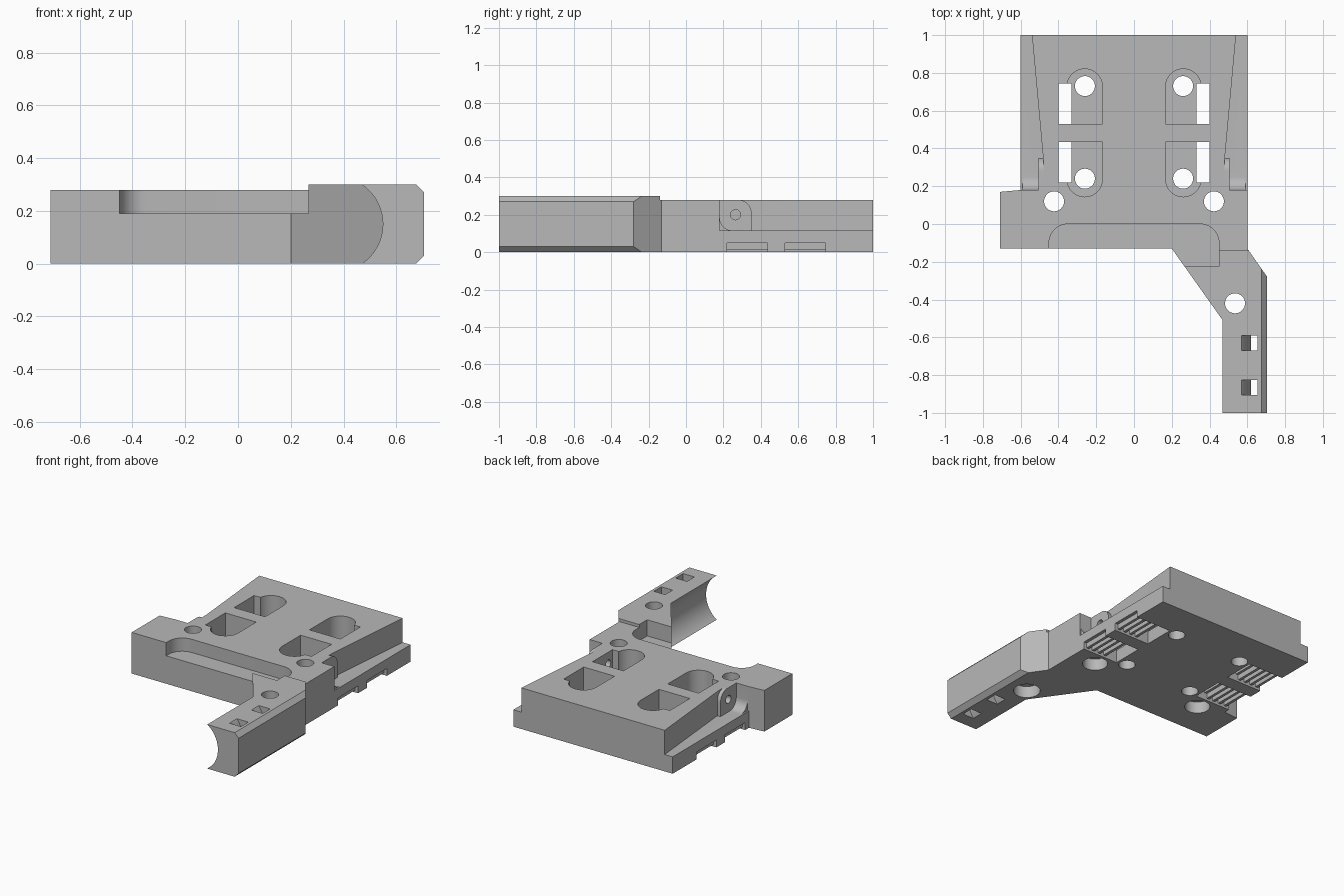
import bpy, bmesh
from math import sin, cos, pi, radians, asin

cube = bpy.data.objects.get("Cube")
if cube:
    bpy.data.objects.remove(cube, do_unlink=True)

grey = bpy.data.materials.new("plain grey")
grey.use_nodes = True
grey.diffuse_color = (0.48, 0.48, 0.48, 1)
grey.node_tree.nodes["Principled BSDF"].inputs["Base Color"].default_value = (0.48, 0.48, 0.48, 1)


def prism(name, pts, lo, hi, axis="z"):
    """Extrude a flat outline along an axis."""
    place = {"z": lambda u, v, w: (u, v, w),
             "y": lambda u, v, w: (u, w, v),
             "x": lambda u, v, w: (w, u, v)}[axis]
    bm = bmesh.new()
    a = [bm.verts.new(place(u, v, lo)) for u, v in pts]
    b = [bm.verts.new(place(u, v, hi)) for u, v in pts]
    n = len(pts)
    bm.faces.new(a)
    bm.faces.new(b)
    for i in range(n):
        bm.faces.new((a[i], a[(i + 1) % n], b[(i + 1) % n], b[i]))
    bmesh.ops.recalc_face_normals(bm, faces=bm.faces)
    me = bpy.data.meshes.new(name)
    bm.to_mesh(me)
    bm.free()
    me.materials.append(grey)
    ob = bpy.data.objects.new(name, me)
    bpy.context.collection.objects.link(ob)
    return ob


def arc(cx, cy, r, start, end, n=16):
    """Points on an arc, angles in degrees."""
    steps = [radians(start + (end - start) * i / n) for i in range(n + 1)]
    return [(cx + r * cos(t), cy + r * sin(t)) for t in steps]


def rect(x0, x1, y0, y1):
    return [(x0, y0), (x1, y0), (x1, y1), (x0, y1)]


def flip(pts, s):
    return [(x * s, y) for x, y in pts]


def combine(target, other, operation):
    mod = target.modifiers.new("combine", "BOOLEAN")
    mod.operation = operation
    mod.solver = "EXACT"
    mod.object = other
    bpy.context.view_layer.objects.active = target
    bpy.ops.object.modifier_apply(modifier=mod.name)
    bpy.data.objects.remove(other, do_unlink=True)


def add(target, *args):
    combine(target, prism("piece", *args), "UNION")


def cut(target, *args):
    combine(target, prism("cutter", *args), "DIFFERENCE")


def hole(target, x, y, r, lo=-0.1, hi=0.5, axis="z"):
    cut(target, arc(x, y, r, 0, 348.75, 31), lo, hi, axis)


# Forward arm: chamfered outer edge and hollow round inner side
half = asin(0.15 / 0.18) * 180 / pi
hollow = arc(0.368, 0.15, 0.181, -half, half, 24)
hollow[0], hollow[-1] = (0.468, 0), (0.468, 0.3)
section = [(0.675, 0.3), (0.705, 0.27), (0.705, 0.03), (0.675, 0)] + hollow
arm = prism("arm", section, -1, -0.05, "y")

# Slanted web between arm and plate
add(arm, [(0.2, -0.13), (0.6, -0.693), (0.67, -0.693), (0.67, -0.05), (0.2, -0.05)], 0, 0.3)
cut(arm, [(0.6, -0.13), (0.715, -0.294), (0.9, -0.294), (0.9, 0), (0.6, 0)], -0.1, 0.5)
cut(arm, rect(0, 1, -0.14, 0.1), 0.28, 0.5)

# Main plate with tapered upper block and side wing
right_side = [(0.6, 0.18), (0.48, 0.18), (0.48, 0.34), (0.54, 1)]
outline = ([(-0.71, -0.13), (0.6, -0.13)] + right_side
           + flip(right_side[::-1], -1) + [(-0.71, 0.17)])
body = prism("mount_plate", outline, 0, 0.28)
add(body, rect(-0.6, 0.6, -0.12, 1), 0, 0.115)
combine(body, arm, "UNION")

# Rounded side ears and corner fillets
for s in (1, -1):
    ear = [(0.17, 0.1), (0.35, 0.1)] + arc(0.28, 0.21, 0.07, 0, 90, 10) + [(0.17, 0.28)]
    lo, hi = sorted((0.45 * s, 0.505 * s))
    add(body, ear, lo, hi, "x")
    fillet = [(0.16, 0.1), (0.25, 0.1)] + arc(0.25, 0.185, 0.07, 270, 180, 10) + [(0.16, 0.185)]
    lo, hi = sorted((0.45 * s, 0.59 * s))
    add(body, fillet, lo, hi, "x")

# Shallow front recess
recess = ([(-0.45, -0.225), (-0.45, -0.12)] + arc(-0.35, -0.1, 0.1, 180, 90, 10)
          + arc(0.35, -0.1, 0.1, 90, 0, 10) + [(0.45, -0.225)])
cut(body, recess, 0.19, 0.5)

for s in (1, -1):
    # Rounded pockets, open windows and belt clamps
    near = [(0.355, 0.435), (0.167, 0.435)] + arc(0.261, 0.238, 0.094, 180, 360)
    far = [(0.167, 0.53), (0.355, 0.53)] + arc(0.261, 0.727, 0.094, 0, 180)
    for pocket, y0, y1 in ((near, 0.22, 0.435), (far, 0.53, 0.745)):
        cut(body, flip(pocket, s), 0.09, 0.5)
        cut(body, flip(rect(0.33, 0.4, y0, y1), s), -0.1, 0.5)
        cut(body, flip(rect(0.39, 0.7, y0, y1), s), -0.1, 0.015)
        for k in range(5):
            x = 0.39 + 0.047 * k
            cut(body, flip(rect(x, x + 0.028, y0, y1), s), -0.05, 0.05)

    # Screw holes, bottom counterbores and cross screw through the ear
    for y in (0.24, 0.73):
        hole(body, 0.26 * s, y, 0.053)
    hole(body, 0.423 * s, 0.12, 0.053)
    hole(body, 0.423 * s, 0.12, 0.08, -0.1, 0.08)
    lo, hi = sorted((0.3 * s, 0.7 * s))
    hole(body, 0.265, 0.2, 0.027, lo, hi, "x")

# Arm screw hole and curved tie slots
hole(body, 0.535, -0.42, 0.053)
hole(body, 0.535, -0.42, 0.085, -0.1, 0.08)
slot = [(0.655, -0.1), (0.655, 0.4), (0.57, 0.4)] + arc(0.37, 0.15, 0.25, 40, -40, 20) + [(0.57, -0.1)]
for y in (-0.63, -0.865):
    cut(body, slot, y - 0.04, y + 0.04, "y")

bpy.ops.object.select_all(action="DESELECT")
body.select_set(True)
bpy.context.view_layer.objects.active = body
bpy.ops.object.shade_smooth_by_angle(angle=radians(25))
